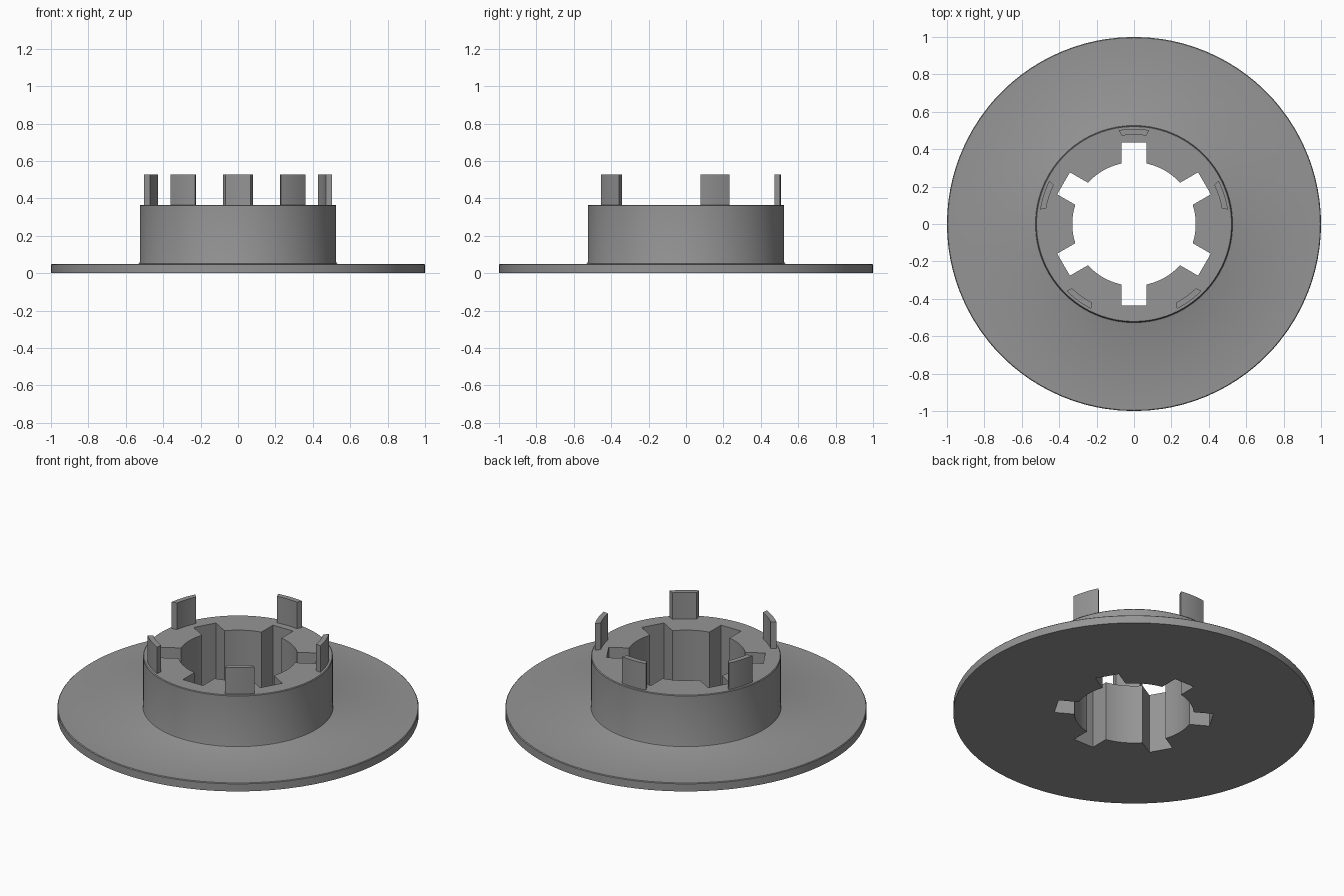
import bpy, bmesh
from math import sin, cos, asin, atan2, hypot, radians, pi

if "Cube" in bpy.data.objects:
    bpy.data.objects.remove(bpy.data.objects["Cube"])

grey = bpy.data.materials.new("plain grey")
grey.diffuse_color = (0.3, 0.3, 0.3, 1)
grey.use_nodes = True
grey.node_tree.nodes["Principled BSDF"].inputs["Base Color"].default_value = grey.diffuse_color


def finish(name, bm):
    bmesh.ops.recalc_face_normals(bm, faces=bm.faces)
    mesh = bpy.data.meshes.new(name)
    bm.to_mesh(mesh)
    bm.free()
    mesh.materials.append(grey)
    obj = bpy.data.objects.new(name, mesh)
    bpy.context.collection.objects.link(obj)
    bpy.ops.object.select_all(action='DESELECT')
    obj.select_set(True)
    bpy.context.view_layer.objects.active = obj
    bpy.ops.object.shade_smooth_by_angle(angle=radians(30))


# Bore outline in polar form: a round hole with six square slots
BORE, SLOT, HALF = 0.33, 0.435, 0.068
corner = asin(HALF / BORE)
outline = []
for k in range(6):
    mid = pi / 2 + k * pi / 3
    outline.append((mid - corner, BORE))
    for i in range(5):
        w = HALF * (i - 2) / 2
        outline.append((mid + atan2(w, SLOT), hypot(w, SLOT)))
    for i in range(10):
        outline.append((mid + corner + (pi / 3 - 2 * corner) * i / 10, BORE))

# Flanged hub: rings from the bottom bore edge outwards and up to the top bore edge
profile = [(None, 0), (1.0, 0), (1.0, 0.046), (0.996, 0.05), (0.533, 0.05),
           (0.527, 0.053), (0.525, 0.06), (0.525, 0.361), (0.521, 0.365), (None, 0.365)]
bm = bmesh.new()
rings = [[bm.verts.new(((r or b) * cos(a), (r or b) * sin(a), z)) for a, b in outline]
         for r, z in profile]
n = len(outline)
for j, ring in enumerate(rings):
    up = rings[(j + 1) % len(rings)]
    for i in range(n):
        bm.faces.new((ring[i], ring[(i + 1) % n], up[(i + 1) % n], up[i]))
finish("flanged_hub", bm)

# Five curved prongs standing on the hub rim
for k in range(5):
    mid = pi / 2 + k * 2 * pi / 5
    steps = [i / 4 - 1 for i in range(9)]
    section = [(0.508, mid + radians(9.2) * t) for t in steps]
    section += [(0.477, mid - radians(8) * t) for t in steps]
    bm = bmesh.new()
    low, high = [[bm.verts.new((r * cos(a), r * sin(a), z)) for r, a in section]
                 for z in (0.36, 0.527)]
    bm.faces.new(low)
    bm.faces.new(high)
    for i in range(18):
        j = (i + 1) % 18
        bm.faces.new((low[i], low[j], high[j], high[i]))
    finish(f"prong_{k + 1}", bm)
